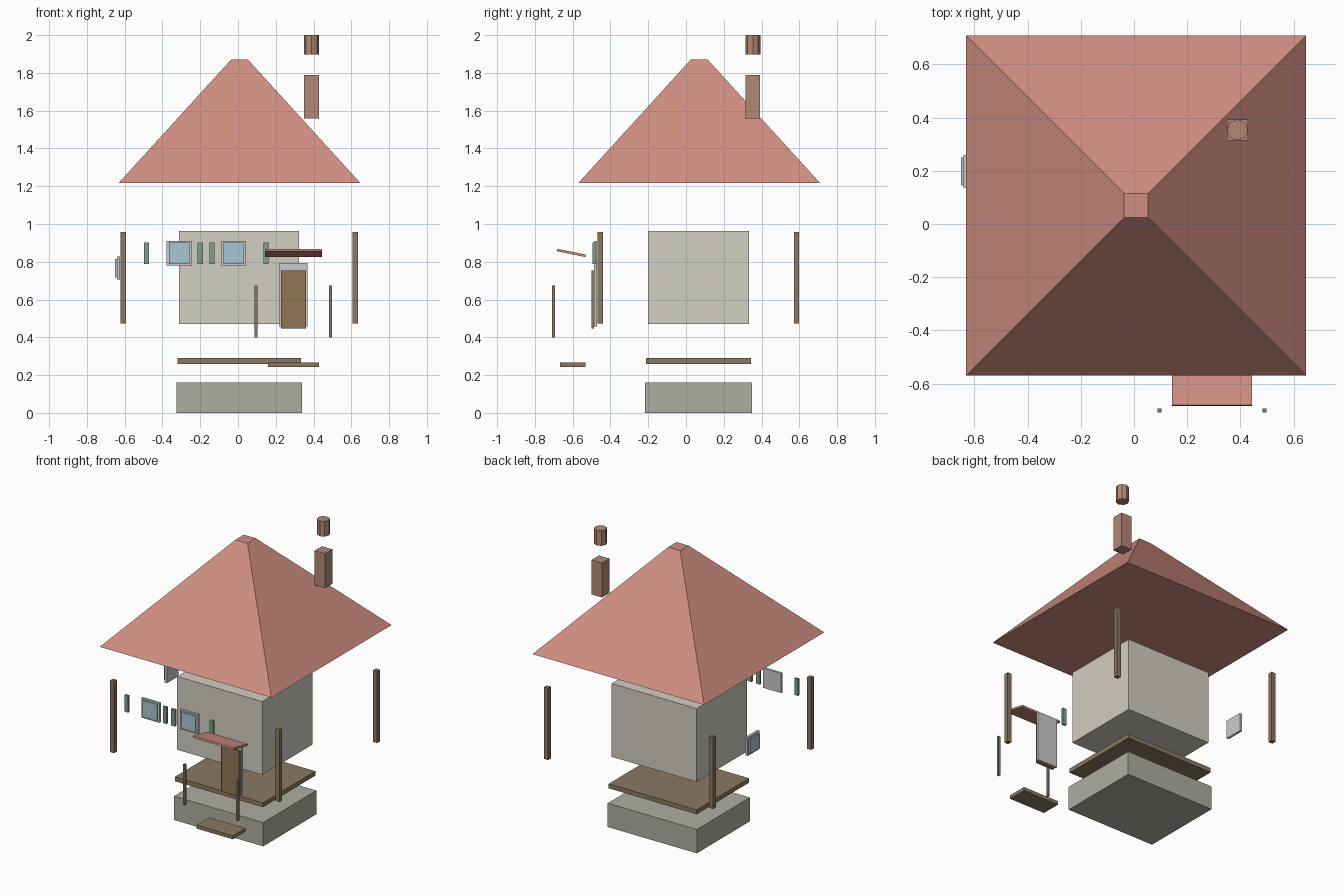
import bpy, bmesh, math
from mathutils import Matrix

if "Cube" in bpy.data.objects:
    bpy.data.objects.remove(bpy.data.objects["Cube"])


def material(name, r, g, b):
    m = bpy.data.materials.new(name)
    m.diffuse_color = (r, g, b, 1)
    m.use_nodes = True
    m.node_tree.nodes["Principled BSDF"].inputs["Base Color"].default_value = m.diffuse_color
    return m


roof_red = material("roof_red", 0.63, 0.27, 0.22)
brick = material("brick", 0.45, 0.25, 0.18)
wood = material("wood", 0.26, 0.19, 0.12)
door_wood = material("door_wood", 0.28, 0.18, 0.09)
plaster = material("plaster", 0.65, 0.62, 0.54)
stone = material("stone", 0.43, 0.42, 0.36)
trim = material("trim", 0.70, 0.70, 0.68)
glass = material("glass", 0.40, 0.57, 0.66)
green = material("shutter_green", 0.22, 0.35, 0.27)


def finish(name, bm, mat, loc):
    mesh = bpy.data.meshes.new(name)
    bm.to_mesh(mesh)
    bm.free()
    mesh.materials.append(mat)
    ob = bpy.data.objects.new(name, mesh)
    ob.location = loc
    bpy.context.collection.objects.link(ob)
    return ob


def box(name, mat, x, y, z):
    """Box spanning the given (min, max) ranges."""
    bm = bmesh.new()
    size = [r[1] - r[0] for r in (x, y, z)]
    bmesh.ops.create_cube(bm, size=1, matrix=Matrix.Diagonal((*size, 1)))
    return finish(name, bm, mat, [(r[0] + r[1]) / 2 for r in (x, y, z)])


def cone(name, mat, loc, sides, r1, r2, height, turn=0):
    bm = bmesh.new()
    bmesh.ops.create_cone(bm, cap_ends=True, segments=sides, radius1=r1,
                          radius2=r2, depth=height,
                          matrix=Matrix.Rotation(turn, 4, 'Z'))
    return finish(name, bm, mat, loc)


def around(c, half):
    return (c - half, c + half)


# Stacked house body
box("foundation", stone, (-0.325, 0.339), (-0.216, 0.349), (0, 0.16))
box("floor_deck", wood, (-0.321, 0.334), (-0.212, 0.345), (0.26, 0.29))
box("walls", plaster, (-0.312, 0.322), (-0.202, 0.333), (0.471, 0.964))

# Four corner posts
for sx, xn in ((-1, "left"), (1, "right")):
    for sy, yn in ((-1, "front"), (1, "back")):
        box(f"corner_post_{yn}_{xn}", wood, around(0.007 + sx * 0.615, 0.0145),
            around(0.065 + sy * 0.52, 0.0145), (0.474, 0.957))

# Roof with a small flat top
q = math.sqrt(2)
cone("roof", roof_red, (0.008, 0.07, 1.544), 4, 0.639 * q, 0.045 * q, 0.652,
     math.pi / 4)

# Chimney and its pot
box("chimney", brick, around(0.389, 0.039), around(0.354, 0.039), (1.558, 1.79))
cone("chimney_pot", brick, (0.389, 0.354, 1.949), 8, 0.04, 0.04, 0.102)

# Front windows
for i, cx in enumerate((-0.311, -0.024)):
    box(f"window_frame_{i}", trim, around(cx, 0.067), (-0.488, -0.472), (0.779, 0.911))
    box(f"window_pane_{i}", glass, around(cx, 0.054), (-0.496, -0.486), (0.789, 0.901))

# Shutters
for i, cx in enumerate((-0.485, -0.2, -0.137, 0.148)):
    box(f"shutter_{i}", green, around(cx, 0.0135), (-0.495, -0.48), (0.789, 0.901))

# Left side window
box("side_window_frame", trim, (-0.641, -0.625), around(0.197, 0.062), (0.705, 0.829))
box("side_window_pane", glass, (-0.65, -0.639), around(0.197, 0.053), (0.717, 0.816))

# Door
box("door_frame", trim, (0.216, 0.368), (-0.488, -0.472), (0.457, 0.794))
box("door", door_wood, (0.227, 0.36), (-0.501, -0.487), (0.448, 0.755))

# Porch: tilted canopy, posts and step
canopy = box("porch_canopy", roof_red, (0.143, 0.444), around(-0.607, 0.0775), around(0.847, 0.0065))
canopy.rotation_euler.x = -0.2
for side, cx in (("left", 0.096), ("right", 0.49)):
    box(f"porch_post_{side}", wood, around(cx, 0.0075), (-0.709, -0.694), (0.4, 0.674))
box("porch_step", wood, (0.158, 0.428), (-0.666, -0.533), (0.243, 0.267))
